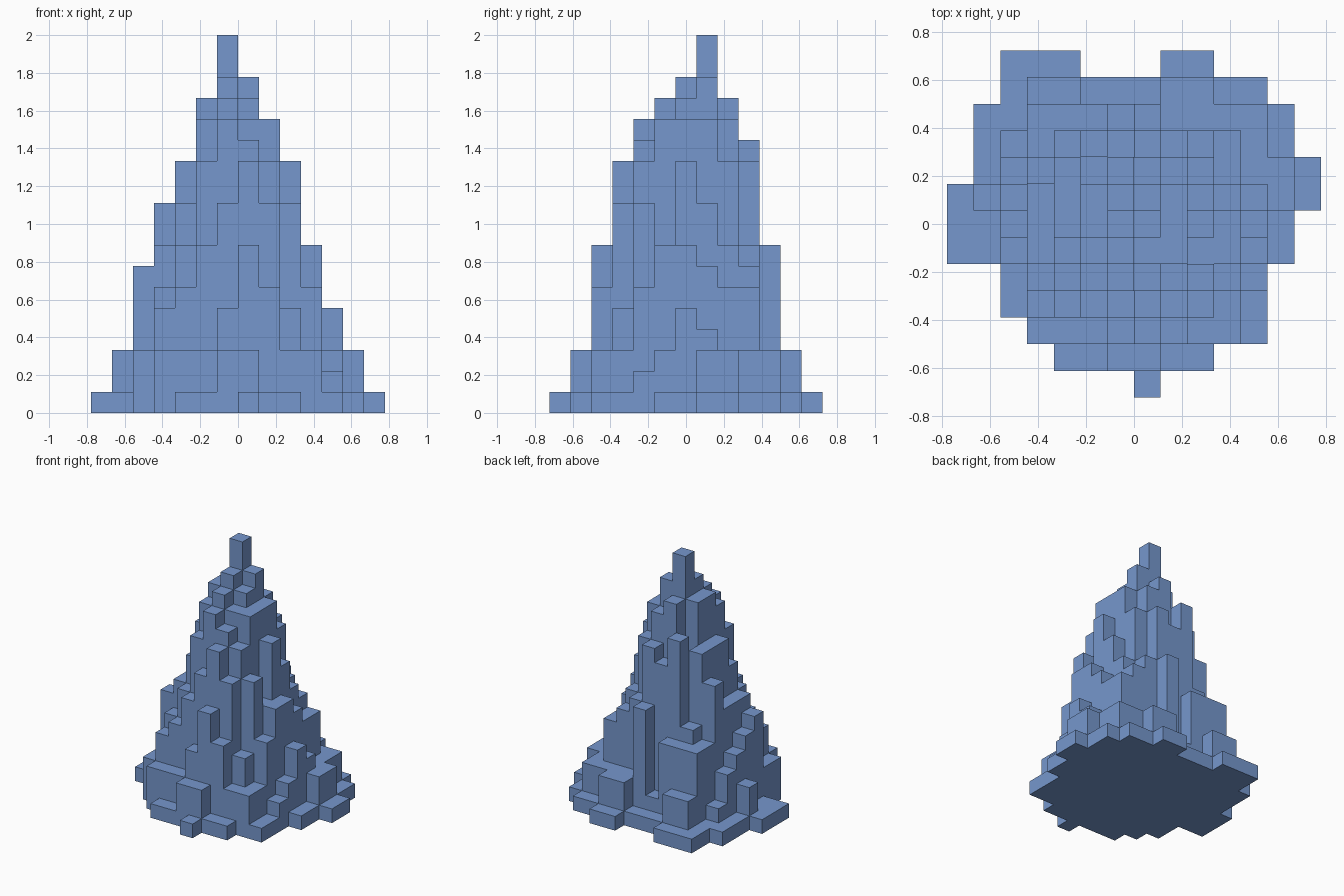
import bpy
import bmesh
import math
import random

random.seed(4)

default_cube = bpy.data.objects.get("Cube")
if default_cube:
    bpy.data.objects.remove(default_cube, do_unlink=True)

CELL = 1 / 9
COLS, ROWS = 14, 13

# One flat slate blue
slate_blue = bpy.data.materials.new("slate_blue")
slate_blue.use_nodes = True
colour = (0.18, 0.31, 0.61, 1)
slate_blue.diffuse_color = colour
slate_blue.node_tree.nodes["Principled BSDF"].inputs["Base Color"].default_value = colour

# Ground plan: first and last column of each row, front to back
plan = [(7, 7), (4, 9), (3, 11), (2, 11), (2, 11), (0, 12), (0, 12),
        (0, 13), (1, 13), (1, 12), (1, 12), (2, 11), (2, 4)]

# Tallest step allowed in each column and each row
col_cap = [1, 3, 7, 10, 12, 15, 18, 16, 14, 12, 8, 5, 3, 1]
row_cap = [1, 3, 8, 12, 14, 15, 16, 18, 15, 13, 8, 3, 1]

# Mountain slope: radius in cells, height in steps
slope = [(0, 16.5), (1, 15), (1.8, 14), (2.5, 12), (3, 11), (3.6, 8.7),
         (4, 7.3), (4.5, 5.2), (5, 3.4), (5.5, 2), (6, 1), (9, 1)]


def slope_height(radius):
    for (r0, h0), (r1, h1) in zip(slope, slope[1:]):
        if radius <= r1:
            return h0 + (h1 - h0) * (radius - r0) / (r1 - r0)
    return 1


heights = {}


def block(col, row, height, wide=1, deep=1):
    """Set a rectangular group of columns to one height."""
    for u in range(col, col + wide):
        for v in range(row, row + deep):
            heights[u, v] = height


# Rough cone with a slightly uneven surface
for v, (first, last) in enumerate(plan):
    for u in range(first, last + 1):
        radius = math.hypot(u - (COLS - 1) / 2, v - (ROWS - 1) / 2)
        rough = slope_height(radius) + random.uniform(-0.7, 0.4)
        heights[u, v] = max(1, min(round(rough), col_cap[u], row_cap[v]))

# Summit
block(6, 7, 18)
block(7, 7, 16)
block(6, 6, 16)
block(6, 5, 15)
block(6, 8, 15)
block(5, 7, 15)
block(7, 5, 14, wide=2, deep=2)
block(7, 6, 15)
block(6, 4, 14)

# Front ledges and pillars
block(4, 1, 1, wide=6)
block(6, 1, 3, wide=2)
block(3, 2, 3, wide=3)
block(6, 2, 5)
block(7, 2, 8)
block(8, 2, 6)
block(9, 2, 3, wide=2)
block(6, 3, 10)
block(7, 3, 12)
block(8, 3, 10)
block(9, 3, 5)

# Front ledges climbing towards the -x side
block(2, 3, 3, deep=2)
block(3, 3, 5)
block(4, 3, 6)
block(5, 3, 8)
block(3, 4, 6)
block(4, 4, 8)
block(5, 4, 12)
block(4, 5, 10)

# Outer ledges on the +x side
block(11, 2, 1, deep=2)
block(11, 4, 2)
block(11, 5, 3)
block(11, 6, 5)
block(11, 7, 4)
block(11, 8, 3, deep=3)
block(12, 5, 1, deep=6)
block(12, 7, 3, deep=2)

# Inner ledges on the +x side
block(10, 3, 3)
block(10, 4, 6)
block(10, 5, 8, deep=2)
block(10, 7, 7)
block(10, 8, 6, deep=2)
block(10, 10, 3)
block(9, 4, 10)
block(9, 5, 8)
block(9, 6, 12)
block(9, 7, 10)
block(9, 8, 8)

# Back ledges and pillars
block(8, 12, 1, wide=2)
block(3, 11, 3, wide=2)
block(5, 11, 1, wide=3)
block(8, 10, 3, wide=2, deep=2)
block(9, 9, 7)
block(8, 9, 8)
block(3, 10, 6, wide=3)
block(6, 10, 2)
block(7, 10, 8)
block(5, 9, 13)
block(7, 9, 12)

# Ledges on the -x side
block(1, 5, 1, deep=6)
block(1, 7, 3)
block(2, 5, 7)
block(2, 6, 6)
block(3, 5, 8, deep=3)
block(3, 8, 10)
block(3, 9, 6)
block(4, 6, 12, deep=3)

# Turn the step heights into one closed stepped shell
bm = bmesh.new()


def quad(corners):
    bm.faces.new([bm.verts.new(((u - COLS / 2) * CELL,
                                (v - ROWS / 2) * CELL,
                                w * CELL)) for u, v, w in corners])


for (u, v), h in heights.items():
    ring = [(u, v), (u + 1, v), (u + 1, v + 1), (u, v + 1)]
    quad([(a, b, h) for a, b in ring])
    quad([(a, b, 0) for a, b in reversed(ring)])
    neighbours = [(u, v - 1), (u + 1, v), (u, v + 1), (u - 1, v)]
    for i, neighbour in enumerate(neighbours):
        start, end = ring[i], ring[(i + 1) % len(ring)]
        for w in range(heights.get(neighbour, 0), h):
            quad([(*start, w), (*end, w), (*end, w + 1), (*start, w + 1)])

bmesh.ops.remove_doubles(bm, verts=bm.verts[:], dist=CELL / 100)
bmesh.ops.dissolve_limit(bm, angle_limit=math.radians(1),
                         verts=bm.verts[:], edges=bm.edges[:])

mesh = bpy.data.meshes.new("stepped_mountain")
bm.to_mesh(mesh)
bm.free()
mesh.materials.append(slate_blue)
mountain = bpy.data.objects.new("stepped_mountain", mesh)
bpy.context.collection.objects.link(mountain)
